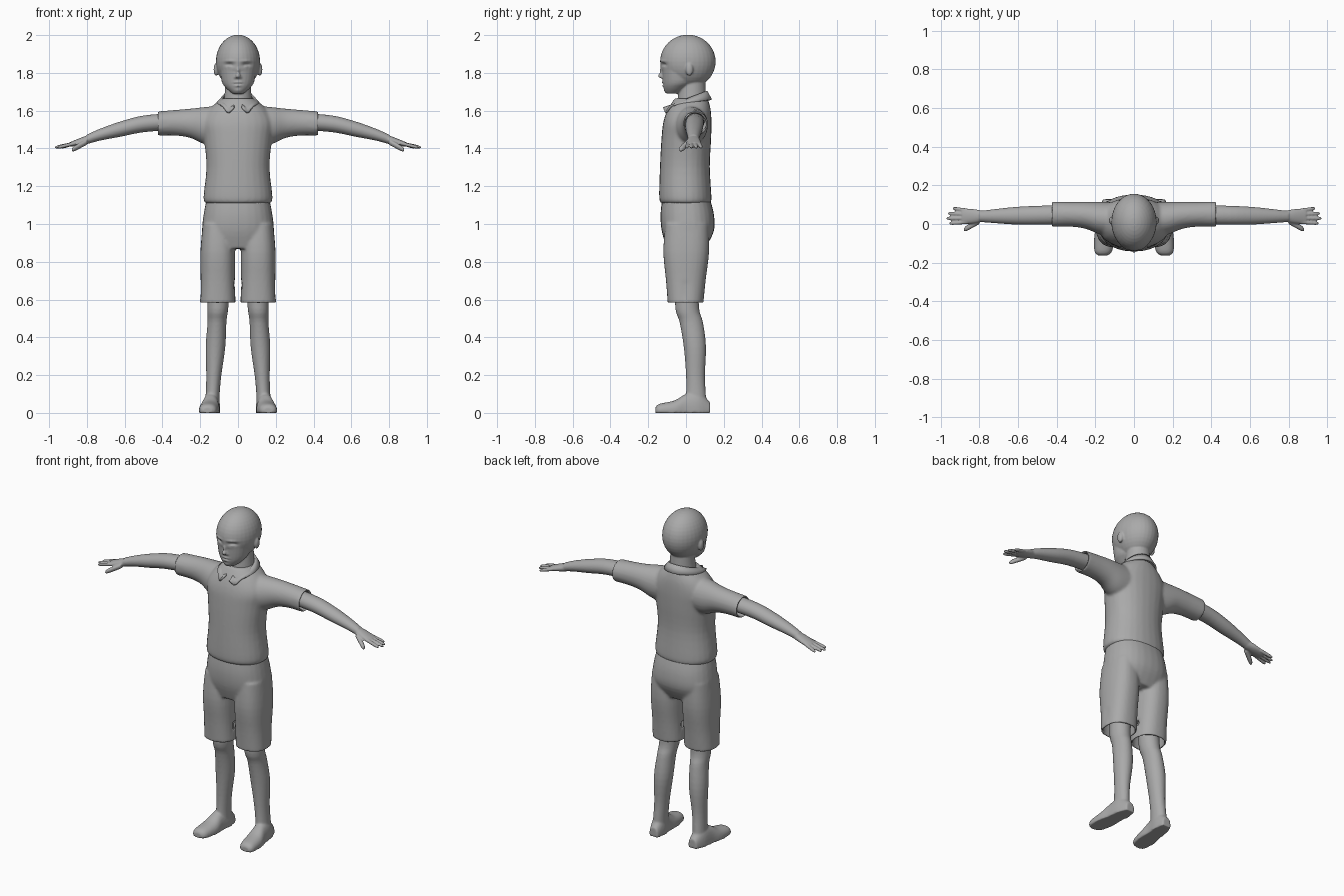
import bpy, bmesh, math
from mathutils import Matrix, Vector

default_cube = bpy.data.objects.get("Cube")
if default_cube:
    bpy.data.objects.remove(default_cube)

GREY = (0.4, 0.4, 0.4, 1)
grey = bpy.data.materials.new("plain grey")
grey.use_nodes = True
grey.diffuse_color = GREY
grey.node_tree.nodes["Principled BSDF"].inputs["Base Color"].default_value = GREY

# Ring plane for each loft direction: where position, u and v land in x, y, z
AXIS_ORDER = {"x": (2, 0, 1), "y": (0, 2, 1), "z": (0, 1, 2)}


def spline(rings, steps=4):
    """Smooth in-between rings that pass through every given ring."""
    padded = [rings[0], *rings, rings[-1]]
    result = []
    for window in zip(padded, padded[1:], padded[2:], padded[3:]):
        for step in range(steps):
            t = step / steps
            ring = []
            for before, start, end, after in zip(*window):
                leave, arrive = (end - before) / 2, (after - start) / 2
                bend = 3 * (end - start) - 2 * leave - arrive
                twist = 2 * (start - end) + leave + arrive
                ring.append(start + t * (leave + t * (bend + t * twist)))
            result.append(ring)
    result.append(list(rings[-1]))
    return result


def loft(bm, rings, axis, side=1, power=2, count=28, hollow=0, hem=0.01):
    """Closed skin over rings of (position, u centre, v centre, u radius, v radius)."""
    rings = spline(rings)
    if hollow:
        position, cu, cv, ru, rv = rings[-1]
        for inner in (position, position + hollow):
            rings.append((inner, cu, cv, ru - hem, rv - hem))
    loops = []
    for position, cu, cv, ru, rv in rings:
        loop = []
        for i in range(count):
            angle = math.tau * i / count
            c, s = math.cos(angle), math.sin(angle)
            u = cu + ru * math.copysign(abs(c) ** (2 / power), c)
            v = cv + rv * math.copysign(abs(s) ** (2 / power), s)
            x, y, z = [(u, v, position)[k] for k in AXIS_ORDER[axis]]
            loop.append(bm.verts.new((x * side, y, z)))
        loops.append(loop)
    faces = [bm.faces.new(loops[0]), bm.faces.new(loops[-1])]
    for lower, upper in zip(loops, loops[1:]):
        for i in range(count):
            j = (i + 1) % count
            faces.append(bm.faces.new((lower[i], lower[j], upper[j], upper[i])))
    bmesh.ops.recalc_face_normals(bm, faces=faces)


def column(bm, rings, side=1, centre=lambda z: 0, **options):
    """Upright loft over rings of (height, half width, front y, back y)."""
    full = [(z, centre(z), (front + back) / 2, width, (back - front) / 2)
            for z, width, front, back in rings]
    loft(bm, full, "z", side, **options)


def blob(bm, centre, radii):
    """Ellipsoid."""
    place = Matrix.Translation(centre) @ Matrix.Diagonal((*radii, 1))
    bmesh.ops.create_uvsphere(bm, u_segments=32, v_segments=20, radius=1, matrix=place)


def digit(bm, start, end, radius, side):
    """Finger with a rounded tip."""
    rings = []
    for t, scale in ((0, 1), (0.5, 1), (0.85, 0.9), (1, 0.5)):
        x, y, z = Vector(start).lerp(Vector(end), t)
        rings.append((x, y, z, radius * scale, radius * scale))
    loft(bm, rings, "x", side, count=12)


def finish(name, bm, voxel=0, smoothing=4):
    """Make the object, fusing overlapping solids into one smooth surface."""
    mesh = bpy.data.meshes.new(name)
    bm.to_mesh(mesh)
    bm.free()
    mesh.materials.append(grey)
    obj = bpy.data.objects.new(name, mesh)
    bpy.context.collection.objects.link(obj)
    bpy.ops.object.select_all(action="DESELECT")
    obj.select_set(True)
    bpy.context.view_layer.objects.active = obj
    if voxel:
        fuse = obj.modifiers.new("fuse", "REMESH")
        fuse.mode = "VOXEL"
        fuse.voxel_size = voxel
        soften = obj.modifiers.new("soften", "SMOOTH")
        soften.iterations = smoothing
        bpy.ops.object.modifier_apply(modifier=fuse.name)
        bpy.ops.object.modifier_apply(modifier=soften.name)
    bpy.ops.object.shade_smooth_by_angle(angle=math.radians(60))
    return obj


# Head: skull, jaw, neck, ears and nose
bm = bmesh.new()
blob(bm, (0, 0.01, 1.86), (0.117, 0.147, 0.142))
column(bm, [(1.86, 0.1, -0.13, 0.05), (1.76, 0.088, -0.124, 0.05),
            (1.72, 0.064, -0.118, 0.01), (1.69, 0.03, -0.105, -0.03)])
column(bm, [(1.8, 0.065, -0.02, 0.1), (1.7, 0.07, -0.04, 0.105), (1.6, 0.08, -0.05, 0.11)])
blob(bm, (0, -0.127, 1.785), (0.014, 0.022, 0.014))
blob(bm, (0, -0.122, 1.81), (0.01, 0.018, 0.03))
for side in (1, -1):
    blob(bm, (side * 0.115, 0.018, 1.818), (0.014, 0.02, 0.034))
head = finish("head", bm, 0.005)

# Facial relief: (x, z, width, height, push along y) for sockets, lids, brows, lips, chin
relief = [(0.045, 1.842, 0.024, 0.012, 0.014), (0.045, 1.834, 0.013, 0.006, -0.006),
          (0.045, 1.863, 0.026, 0.007, -0.005), (0.014, 1.776, 0.007, 0.006, -0.006),
          (0, 1.75, 0.02, 0.005, -0.007), (0, 1.741, 0.022, 0.003, 0.005),
          (0, 1.731, 0.016, 0.005, -0.006), (0, 1.706, 0.02, 0.01, -0.004)]
for vertex in head.data.vertices:
    x, y, z = vertex.co
    if y < -0.03 and z > 1.69:
        for cx, cz, width, height, push in relief:
            distance = ((abs(x) - cx) / width) ** 2 + ((z - cz) / height) ** 2
            vertex.co.y += push * math.exp(-distance)

# Shirt with hollow short sleeves
bm = bmesh.new()
column(bm, [(1.11, 0.17, -0.13, 0.13), (1.14, 0.183, -0.142, 0.135),
            (1.3, 0.167, -0.138, 0.126), (1.45, 0.18, -0.13, 0.133),
            (1.54, 0.19, -0.12, 0.135), (1.61, 0.15, -0.095, 0.13),
            (1.665, 0.085, -0.06, 0.115)], power=2.2)
for side in (1, -1):
    loft(bm, [(0.06, 0.02, 1.52, 0.09, 0.11), (0.17, 0.03, 1.52, 0.085, 0.1),
              (0.25, 0.045, 1.533, 0.07, 0.078), (0.33, 0.05, 1.536, 0.064, 0.068),
              (0.425, 0.05, 1.532, 0.066, 0.064)], "x", side, hollow=-0.06)
finish("shirt", bm, 0.008, 6)

# Folded collar sweeping round from one front point to the other
bm = bmesh.new()
rows = []
reach, stations = 2.92, 48
for i in range(stations + 1):
    angle = reach * (2 * i / stations - 1)
    s, c = math.sin(angle), math.cos(angle)
    point = 0.035 * math.exp(-((abs(angle) - 2.65) / 0.22) ** 2)
    fold = Vector((0.08 * s, 0.02 + 0.088 * c, 1.667 + 0.036 * c))
    edge = Vector((0.11 * s, 0.005 + 0.128 * c, 1.64 + 0.018 * c - point))
    rows.append([bm.verts.new(fold.lerp(edge, t)) for t in (0, 0.5, 1)])
for row, following in zip(rows, rows[1:]):
    for i in range(2):
        bm.faces.new((row[i], row[i + 1], following[i + 1], following[i]))
bmesh.ops.recalc_face_normals(bm, faces=bm.faces)
collar = finish("collar", bm)
thickness = collar.modifiers.new("thickness", "SOLIDIFY")
thickness.thickness = 0.01
thickness.offset = 0

# Shorts with hollow legs
bm = bmesh.new()
column(bm, [(1.14, 0.165, -0.125, 0.125), (1.05, 0.182, -0.135, 0.148),
            (0.96, 0.19, -0.128, 0.147), (0.87, 0.17, -0.1, 0.1)], power=2.3)
for side in (1, -1):
    column(bm, [(1, 0.08, -0.11, 0.12), (0.85, 0.092, -0.12, 0.122),
                (0.7, 0.091, -0.106, 0.104), (0.58, 0.094, -0.097, 0.092)],
           side, lambda z: 0.107, power=2.4, hollow=0.12)
finish("shorts", bm, 0.008, 5)

for side, label in ((1, "left"), (-1, "right")):
    # Leg and foot, the sole cut flat at the ground
    bm = bmesh.new()
    column(bm, [(0.7, 0.06, -0.06, 0.065), (0.55, 0.055, -0.056, 0.07),
                (0.48, 0.05, -0.034, 0.09), (0.35, 0.052, -0.012, 0.106),
                (0.2, 0.04, 0, 0.1), (0.1, 0.037, 0, 0.105), (0.04, 0.04, -0.01, 0.11)],
           side, lambda z: 0.14 - 0.06 * z)
    sole = 0.012
    foot = [(-0.162, 0.025, 0.03), (-0.14, 0.046, 0.048), (-0.06, 0.054, 0.066),
            (0, 0.046, 0.1), (0.07, 0.044, 0.11), (0.128, 0.028, 0.055)]
    loft(bm, [(y, 0.145 - 0.1 * y, sole, width, top - sole) for y, width, top in foot],
         "y", side, power=2.3)
    for vertex in bm.verts:
        vertex.co.z = max(vertex.co.z, 0)
    finish(label + "_leg", bm, 0.006)

    # Arm, palm, fingers and thumb
    bm = bmesh.new()
    arm = [(0.34, 1.543, 0.05), (0.5, 1.53, 0.049), (0.62, 1.503, 0.045),
           (0.73, 1.473, 0.035), (0.8, 1.448, 0.028)]
    loft(bm, [(x, 0.055 - 0.02 * x, z, width, 0.9 * width) for x, z, width in arm], "x", side)
    palm = [(0.78, 0.028, 0.024), (0.83, 0.037, 0.02), (0.89, 0.038, 0.012)]
    loft(bm, [(x, 0.04, 1.67 - 0.28 * x, width, thick) for x, width, thick in palm], "x", side)
    for i, tip in enumerate((0.955, 0.97, 0.962, 0.938)):
        y = 0.01 + 0.02 * i
        digit(bm, (0.86, y, 1.428), (tip, 1.3 * y - 0.01, 1.405), 0.01, side)
    digit(bm, (0.8, 0.015, 1.435), (0.88, -0.03, 1.392), 0.016, side)
    finish(label + "_arm", bm, 0.0045, 3)
